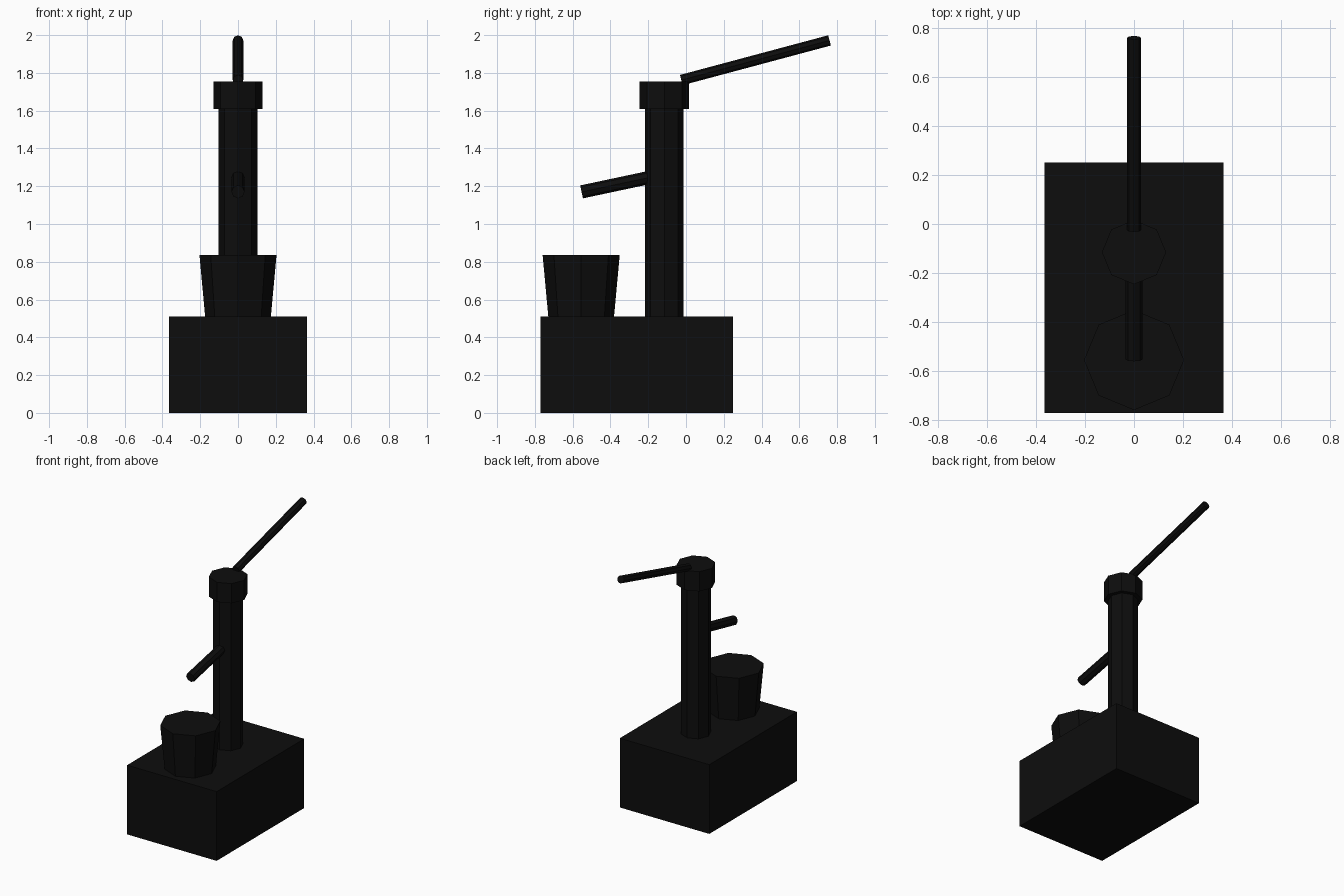
import bpy, bmesh
from mathutils import Vector, Matrix

if "Cube" in bpy.data.objects:
    bpy.data.objects.remove(bpy.data.objects["Cube"])

black = bpy.data.materials.new("near_black")
black.diffuse_color = (0.004, 0.004, 0.004, 1)
black.use_nodes = True
black.node_tree.nodes["Principled BSDF"].inputs["Base Color"].default_value = black.diffuse_color


def finish(name, bm):
    me = bpy.data.meshes.new(name)
    bm.to_mesh(me)
    bm.free()
    me.materials.append(black)
    ob = bpy.data.objects.new(name, me)
    bpy.context.collection.objects.link(ob)


def rod(name, a, b, r1, r2=None, sides=8):
    """Closed flat-faced cone or cylinder running from a to b."""
    a, b = Vector(a), Vector(b)
    d = b - a
    rot = Vector((0, 0, 1)).rotation_difference(d).to_matrix().to_4x4()
    bm = bmesh.new()
    bmesh.ops.create_cone(bm, cap_ends=True, segments=sides, radius1=r1,
                          radius2=r1 if r2 is None else r2, depth=d.length,
                          matrix=Matrix.Translation((a + b) / 2) @ rot)
    finish(name, bm)


# Stone base block
bm = bmesh.new()
bmesh.ops.create_cube(bm, size=1, matrix=Matrix.Translation((0, -0.26, 0.255))
                      @ Matrix.Diagonal((0.73, 1.02, 0.51, 1)))
finish("base_block", bm)

# Pump column and its cap
rod("pump_column", (0, -0.115, 0.51), (0, -0.115, 1.61), 0.102)
rod("pump_cap", (0, -0.115, 1.61), (0, -0.115, 1.755), 0.131)

# Spout and pump handle
rod("spout", (0, -0.115, 1.263), (0, -0.553, 1.17), 0.035)
rod("handle", (0, -0.025, 1.762), (0, 0.76, 1.972), 0.028)

# Tapered bucket standing under the spout
rod("bucket", (0, -0.555, 0.51), (0, -0.555, 0.835), 0.174, 0.204)
